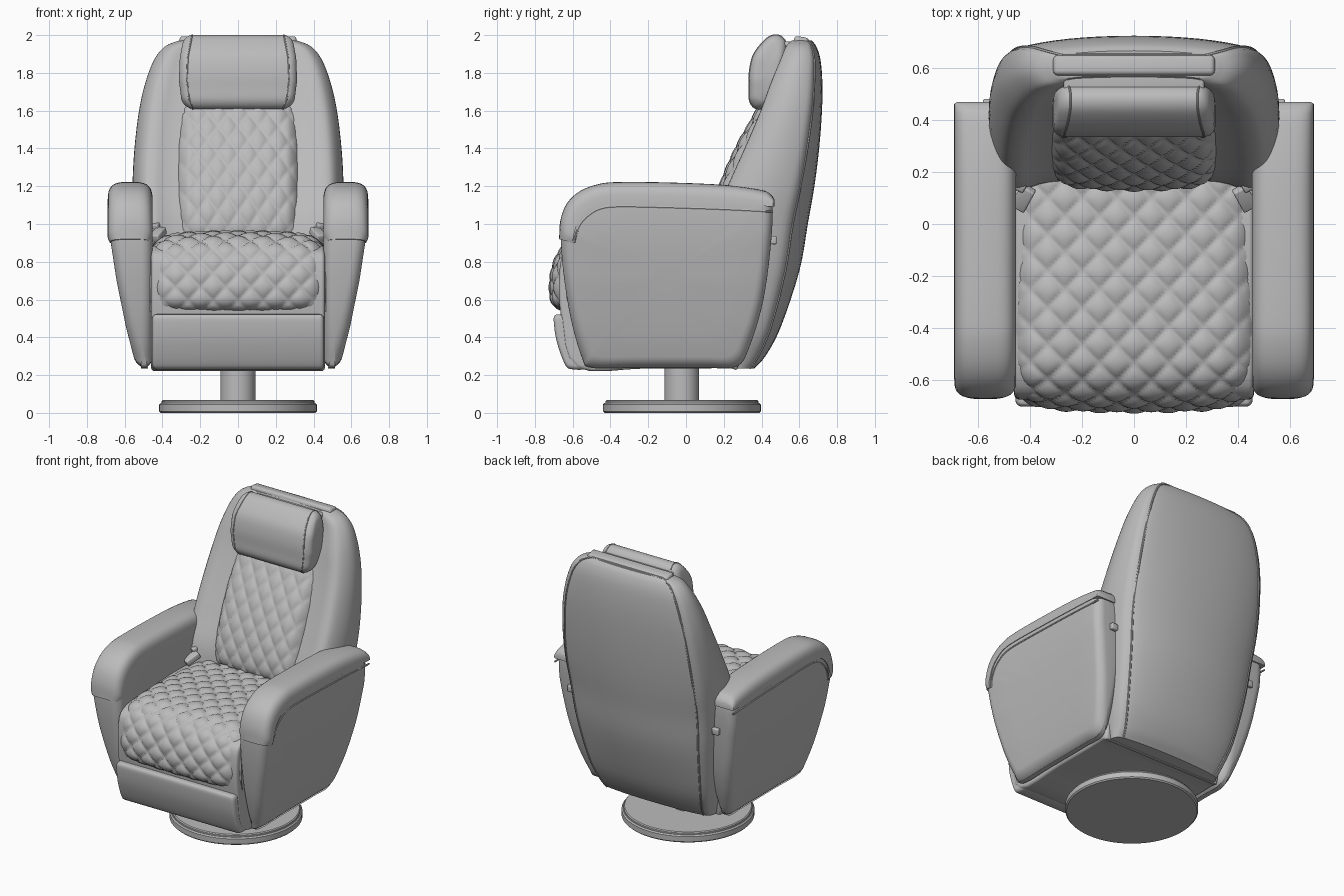
import bpy, bmesh, math
from mathutils import Vector

if "Cube" in bpy.data.objects:
    bpy.data.objects.remove(bpy.data.objects["Cube"])

leather = bpy.data.materials.new("grey_leather")
leather.diffuse_color = (0.5, 0.5, 0.5, 1)
leather.use_nodes = True
leather.node_tree.nodes["Principled BSDF"].inputs["Base Color"].default_value = leather.diffuse_color


def make(name, bm):
    bmesh.ops.recalc_face_normals(bm, faces=bm.faces)
    me = bpy.data.meshes.new(name)
    bm.to_mesh(me)
    bm.free()
    me.materials.append(leather)
    ob = bpy.data.objects.new(name, me)
    bpy.context.collection.objects.link(ob)
    return ob


def spline(pts, n=5, closed=False):
    """Smooth curve through the given points."""
    p = [Vector(q) for q in pts]
    p = [p[-1]] + p + p[:2] if closed else [2 * p[0] - p[1]] + p + [2 * p[-1] - p[-2]]
    out = []
    for a, b, c, d in zip(p, p[1:], p[2:], p[3:]):
        for k in range(n):
            t = k / n
            out.append(0.5 * (2 * b + (c - a) * t + (2 * a - 5 * b + 4 * c - d) * t * t
                              + (3 * b - a - 3 * c + d) * t ** 3))
    return out if closed else out + [p[-2]]


def lerp(table, v):
    for (a, fa), (b, fb) in zip(table, table[1:]):
        if v <= b:
            return fa + (fb - fa) * max(0, (v - a) / (b - a))
    return table[-1][1]


def loft(name, rings):
    bm = bmesh.new()
    rows = [[bm.verts.new(p) for p in r] for r in rings]
    n = len(rows[0])
    for a, b in zip(rows, rows[1:]):
        for i in range(n):
            j = (i + 1) % n
            bm.faces.new((a[i], a[j], b[j], b[i]))
    bm.faces.new(rows[0])
    bm.faces.new(rows[-1])
    return make(name, bm)


def pillow(name, profile, x0, x1, r, sign=1):
    """Side profile (y, z) given a rounded thickness between x0(z) and x1(z)."""
    ys, zs = [p[0] for p in profile], [p[1] for p in profile]
    cy, cz = (min(ys) + max(ys)) / 2, (min(zs) + max(zs)) / 2
    hy, hz = (max(ys) - min(ys)) / 2, (max(zs) - min(zs)) / 2
    half = []
    for f in (0.15, 0.4, 0.7):
        half.append((1 - (1 - r / hy) * f, 1 - (1 - r / hz) * f, 0))
        half[-1] = ((1 - r / hy) * f, (1 - r / hz) * f, 0)
    for k in range(8):
        a = k / 7 * math.pi / 2
        d = r * (1 - math.sin(a))
        half.append((1 - d / hy, 1 - d / hz, r * (1 - math.cos(a))))

    def ring(fy, fz, dx, side):
        out = []
        for y, z in profile:
            y, z = cy + (y - cy) * fy, cz + (z - cz) * fz
            x = x0(z) + dx if side < 0 else x1(z) - dx
            out.append((sign * x, y, z))
        return out
    return loft(name, [ring(*h, -1) for h in half] + [ring(*h, 1) for h in reversed(half)])


def tube(name, path, r):
    rings = []
    for i, p in enumerate(path):
        t = path[min(i + 1, len(path) - 1)] - path[max(i - 1, 0)]
        q = t.to_track_quat('Z', 'Y')
        rings.append([p + q @ Vector((r * math.cos(a), r * math.sin(a), 0))
                      for a in (k * math.pi / 3 for k in range(6))])
    return loft(name, rings)


def box(name, loc, size, rot=(0, 0, 0), bevel=0.008):
    bm = bmesh.new()
    bmesh.ops.create_cube(bm, size=1)
    bmesh.ops.scale(bm, vec=size, verts=bm.verts)
    bmesh.ops.bevel(bm, geom=bm.edges[:], offset=bevel, segments=3, profile=0.5, affect='EDGES')
    ob = make(name, bm)
    ob.location, ob.rotation_euler = loc, rot
    return ob


def quilt(name, profile, w, cells_x, cells_s, height, drop):
    """Diamond-stitched sheet following a (y, z) profile across the width."""
    path = spline(profile, 8)
    dist = [0]
    for a, b in zip(path, path[1:]):
        dist.append(dist[-1] + (b - a).length)
    ty = [(d, p[0]) for d, p in zip(dist, path)]
    tz = [(d, p[1]) for d, p in zip(dist, path)]
    length, nx, ns = dist[-1], cells_x * 12, cells_s * 12
    bm = bmesh.new()
    rows = []
    for j in range(ns + 1):
        s = length * j / ns
        lo, hi = max(s - 0.02, 0), min(s + 0.02, length)
        t = Vector((lerp(ty, hi) - lerp(ty, lo), lerp(tz, hi) - lerp(tz, lo))).normalized()
        row = []
        for i in range(nx + 1):
            u, v = 2 * i / nx - 1, 2 * j / ns - 1
            a, b = i / 12 + j / 12, i / 12 - j / 12
            q = abs(math.sin(math.pi * a) * math.sin(math.pi * b)) ** 0.5
            edge = min(1, abs(u) ** 10 + abs(v) ** 24)
            off = height * q * (1 - edge) - drop * edge - 0.022 * u * u
            row.append(bm.verts.new((u * w, lerp(ty, s) + t[1] * off, lerp(tz, s) - t[0] * off)))
        rows.append(row)
    for a, b in zip(rows, rows[1:]):
        for i in range(nx):
            bm.faces.new((a[i], a[i + 1], b[i + 1], b[i]))
    return make(name, bm)


def disc(name, y, z0, z1, r, bevel):
    prof = [(r - bevel, z0), (r, z0 + bevel), (r, z1 - bevel), (r - bevel, z1)]
    return loft(name, [[(a * math.cos(k * math.pi / 32), y + a * math.sin(k * math.pi / 32), z)
                        for k in range(64)] for a, z in prof])


# Swivel base
disc("base_disc", -0.022, 0, 0.052, 0.418, 0.008)
disc("base_rim", -0.022, 0.045, 0.068, 0.405, 0.006)
disc("base_column", -0.022, 0.06, 0.27, 0.092, 0.002)

# Arms: tapered body, padded top, seam piping
outer_x = [(0.23, 0.535), (0.45, 0.592), (0.7, 0.643), (0.95, 0.681), (1.1, 0.686), (1.25, 0.686)]
arm_profile = spline([(-0.5, 0.238), (-0.55, 0.29), (-0.61, 0.5), (-0.65, 0.75), (-0.662, 0.95),
                      (-0.645, 1.05), (-0.58, 1.14), (-0.45, 1.195), (-0.3, 1.205), (0.2, 1.19),
                      (0.4, 1.16), (0.455, 1.12), (0.45, 0.9), (0.41, 0.6), (0.34, 0.36),
                      (0.27, 0.245), (0.1, 0.238), (-0.25, 0.238)], 5, True)
pad_top = spline([(-0.672, 0.92), (-0.665, 1.02), (-0.63, 1.11), (-0.56, 1.175), (-0.46, 1.212),
                  (-0.35, 1.222), (-0.1, 1.22), (0.2, 1.207), (0.4, 1.18), (0.45, 1.155), (0.468, 1.13)], 4)
pad_seam = spline([(-0.6, 0.9), (-0.59, 0.96), (-0.56, 1.03), (-0.51, 1.08), (-0.45, 1.11),
                   (-0.35, 1.12), (-0.1, 1.115), (0.2, 1.105), (0.4, 1.095), (0.45, 1.093), (0.468, 1.092)], 4)
for side, sx in (("right", 1), ("left", -1)):
    pillow("arm_body_" + side, arm_profile, lambda z: 0.453, lambda z: lerp(outer_x, z), 0.06, sx)
    rings = []
    for i, (o, s) in enumerate(zip(pad_top, pad_seam)):
        end = min(i, len(pad_top) - 1 - i)
        w = 0.119 - (0.012, 0.004)[end] if end < 2 else 0.119
        ring = []
        for k in range(17):
            a = math.pi * k / 16
            c, h = math.cos(a), math.sin(a)
            u = math.copysign(abs(c) ** 0.55, c)
            p = s + (o - s) * (h ** 0.7 if h > 0 else 0)
            ring.append((sx * (0.571 + w * u), p[0], p[1]))
        rings.append(ring)
    loft("arm_pad_" + side, rings)
    tube("arm_piping_" + side, [Vector((sx * (lerp(outer_x, p[1] - 0.025) - 0.001), p[0] + 0.004, p[1] - 0.028))
                                for p in pad_seam[2:-3]], 0.006)
    # stitched band across the pad
    box("recline_knob_" + side, (sx * 0.555, 0.465, 0.915), (0.05, 0.03, 0.045))
    # Belt buckles beside the seat
    box("buckle_" + side, (sx * 0.425, 0.1, 0.945), (0.06, 0.1, 0.04), (0.5, 0, sx * 0.5))
    box("buckle_strap_" + side, (sx * 0.435, 0.15, 0.975), (0.045, 0.035, 0.06), (0.4, 0, sx * 0.5))

# Seat: core, front panel, quilted cushion
pillow("seat_base", spline([(-0.58, 0.24), (-0.66, 0.5), (-0.67, 0.75), (-0.62, 0.86), (-0.4, 0.89),
                            (0.2, 0.88), (0.3, 0.6), (0.28, 0.26), (0.2, 0.238), (-0.2, 0.236)], 4, True),
       lambda z: -0.46, lambda z: 0.46, 0.02)
pillow("front_panel", spline([(-0.695, 0.515), (-0.7, 0.48), (-0.685, 0.38), (-0.645, 0.265), (-0.61, 0.232),
                              (-0.52, 0.236), (-0.5, 0.3), (-0.52, 0.5), (-0.6, 0.522), (-0.67, 0.522)], 4, True),
       lambda z: -0.455, lambda z: 0.455, 0.025)
quilt("seat_cushion", [(0.24, 0.925), (0, 0.938), (-0.3, 0.95), (-0.5, 0.942), (-0.6, 0.91), (-0.668, 0.84),
                       (-0.703, 0.74), (-0.71, 0.63), (-0.695, 0.525)], 0.465, 7, 9, 0.018, 0.06)

# Backrest shell: (height, front, back, half width)
stations = [(0.235, 0.22, 0.36, 0.42), (0.3, 0.18, 0.42, 0.44), (0.45, 0.17, 0.5, 0.48),
            (0.75, 0.13, 0.6, 0.525), (1.0, 0.14, 0.645, 0.548), (1.2, 0.22, 0.68, 0.556),
            (1.4, 0.31, 0.705, 0.546), (1.6, 0.395, 0.72, 0.522), (1.75, 0.45, 0.722, 0.488),
            (1.87, 0.5, 0.712, 0.442), (1.94, 0.53, 0.69, 0.385), (1.972, 0.56, 0.665, 0.31)]
rings, seam = [], []
for z, f, b, w in spline(stations, 4):
    d = b - f
    right = [(0.6 * w, f + 0.06 * d), (0.8 * w, f), (0.92 * w, f + 0.06 * d), (w, f + 0.35 * d),
             (0.98 * w, f + 0.66 * d), (0.88 * w, f + 0.84 * d), (0.5 * w, b - 0.04 * d)]
    pts = [(0, f + 0.1 * d)] + right + [(0, b)] + [(-x, y) for x, y in reversed(right)]
    rings.append([(p[0], p[1], z) for p in spline(pts, 4, True)])
    seam.append(Vector((0.88 * w, f + 0.84 * d, z)))
loft("backrest_shell", rings)
tube("back_seam_right", seam, 0.006)
tube("back_seam_left", [Vector((-p.x, p.y, p.z)) for p in seam], 0.006)
tube("back_seam_top", [seam[-1] + (Vector((-seam[-1].x, seam[-1].y, seam[-1].z)) - seam[-1]) * (k / 8)
                       for k in range(9)], 0.006)

# Quilted back cushion
quilt("back_cushion", [(0.41, 1.66), (0.37, 1.58), (0.27, 1.4), (0.185, 1.2), (0.14, 1.03), (0.14, 0.9)],
      0.325, 6, 5, 0.014, 0.06)

# Headrest, its strap and counter roll
head = spline([(0.335, 1.72), (0.338, 1.65), (0.37, 1.612), (0.42, 1.625), (0.48, 1.72), (0.52, 1.85),
               (0.53, 1.95), (0.505, 1.992), (0.465, 2.0), (0.42, 1.975), (0.36, 1.9), (0.337, 1.81)], 5, True)
head_x = [(1.6, 0.278), (1.66, 0.3), (1.76, 0.313), (1.88, 0.308), (2.0, 0.285)]
pillow("headrest", head, lambda z: -lerp(head_x, z), lambda z: lerp(head_x, z), 0.045)
for name, sx in (("headrest_seam_right", 1), ("headrest_seam_left", -1)):
    tube(name, [Vector((sx * (lerp(head_x, p[1]) - 0.042), p[0], p[1])) for p in head + head[:1]], 0.004)
box("headrest_strap", (0, 0.55, 1.945), (0.54, 0.11, 0.04), bevel=0.012)
box("counter_roll", (0, 0.608, 1.962), (0.62, 0.078, 0.058), (-0.15, 0, 0), 0.018)

# Smooth shading with crisp seams
bpy.ops.object.select_all(action='DESELECT')
for ob in bpy.data.objects:
    ob.select_set(True)
    bpy.context.view_layer.objects.active = ob
bpy.ops.object.shade_smooth_by_angle(angle=math.radians(40))
